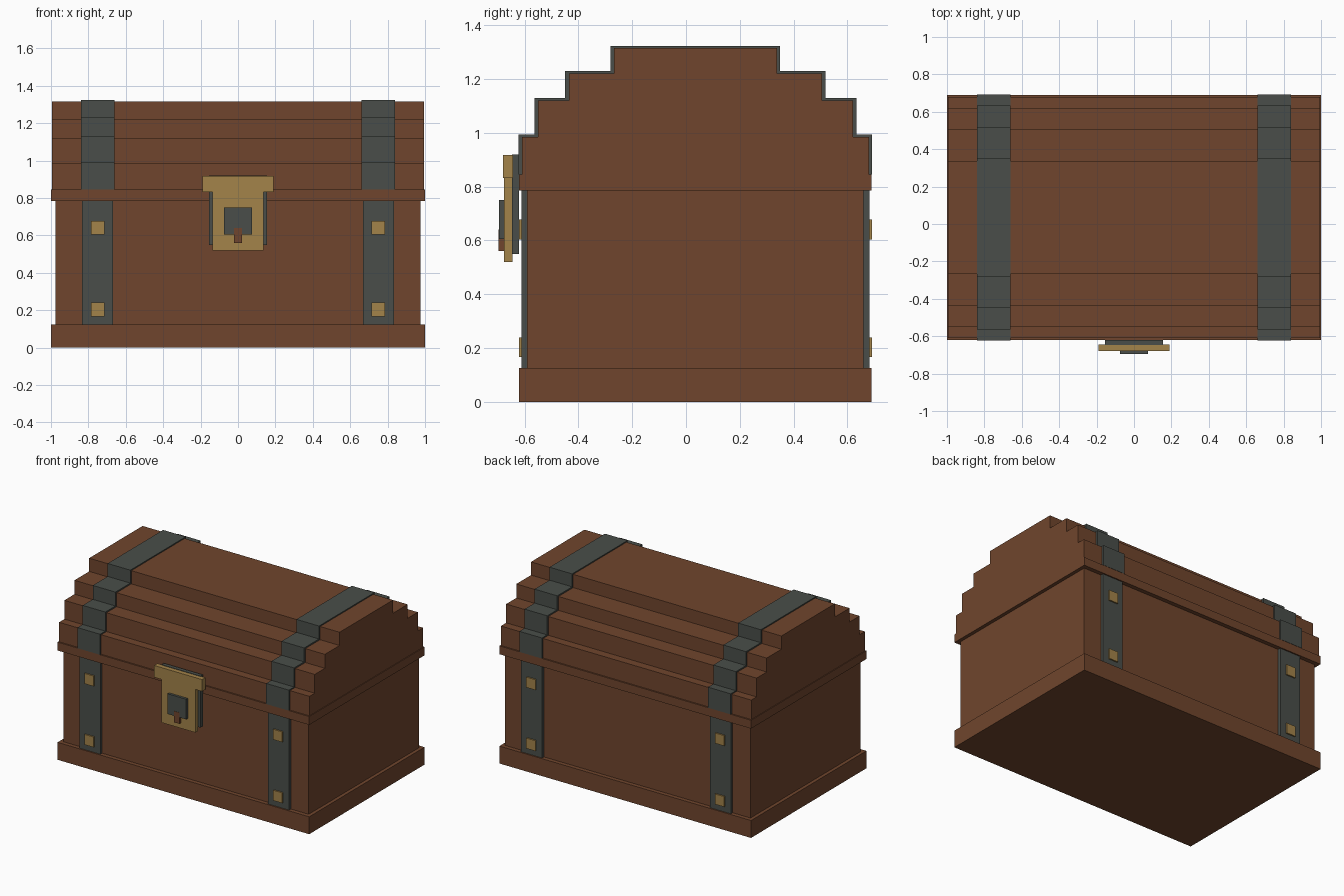
import bpy, bmesh

cube = bpy.data.objects.get("Cube")
if cube:
    bpy.data.objects.remove(cube, do_unlink=True)


def material(name, r, g, b):
    m = bpy.data.materials.new(name)
    m.use_nodes = True
    m.diffuse_color = (r, g, b, 1)
    m.node_tree.nodes["Principled BSDF"].inputs["Base Color"].default_value = (r, g, b, 1)
    return m


WOOD = material("brown wood", 0.162, 0.06, 0.026)
IRON = material("dark iron", 0.067, 0.076, 0.067)
BRASS = material("brass", 0.366, 0.227, 0.067)
MID = 0.035  # depth centre of the box


def prism(name, points, axis, start, end, mat):
    """Extrude a flat outline along x or y; points are the other two coordinates."""
    def place(p, t):
        return (t, p[0], p[1]) if axis == "x" else (p[0], t, p[1])
    bm = bmesh.new()
    face = bm.faces.new([bm.verts.new(place(p, start)) for p in points])
    moved = bmesh.ops.extrude_face_region(bm, geom=[face])["geom"]
    shift = (end - start, 0, 0) if axis == "x" else (0, end - start, 0)
    bmesh.ops.translate(bm, vec=shift, verts=[v for v in moved if isinstance(v, bmesh.types.BMVert)])
    bmesh.ops.recalc_face_normals(bm, faces=bm.faces)
    mesh = bpy.data.meshes.new(name)
    bm.to_mesh(mesh)
    bm.free()
    mesh.materials.append(mat)
    obj = bpy.data.objects.new(name, mesh)
    bpy.context.collection.objects.link(obj)
    return obj


def box(name, x0, x1, y0, y1, z0, z1, mat):
    return prism(name, [(x0, z0), (x1, z0), (x1, z1), (x0, z1)], "y", y0, y1, mat)


def stepped(steps, bottom):
    """Stair outline from front to back; steps are (half depth, top height)."""
    half, z = [], bottom
    for d, top in steps:
        half += [(d, z), (d, top)]
        z = top
    return [(MID - d, z) for d, z in half] + [(MID + d, z) for d, z in reversed(half)]


# Wooden box
box("base", -1, 1, MID - 0.655, MID + 0.655, 0, 0.125, WOOD)
box("body", -0.975, 0.975, MID - 0.625, MID + 0.625, 0.125, 0.785, WOOD)
box("rim", -1, 1, MID - 0.655, MID + 0.655, 0.785, 0.845, WOOD)

# Stepped lid and the iron bands that follow it
lid = stepped([(0.645, 0.985), (0.585, 1.12), (0.47, 1.22), (0.303, 1.315)], 0.845)
band = stepped([(0.657, 0.993), (0.598, 1.13), (0.484, 1.23), (0.315, 1.323)], 0.845)
prism("lid", lid, "x", -0.995, 0.995, WOOD)

for side, sx in (("left", 1), ("right", -1)):
    cx = 0.75 * sx
    prism(side + "_lid_band", band + lid[::-1], "x", cx - 0.09, cx + 0.09, IRON)
    # Body straps with brass studs, front and back
    for end, sy in (("front", -1), ("back", 1)):
        face, strap, stud = (MID + sy * d for d in (0.625, 0.646, 0.656))
        box(f"{side}_{end}_strap", cx - 0.083, cx + 0.083, min(face, strap), max(face, strap),
            0.125, 0.785, IRON)
        for level, z in (("lower", 0.203), ("upper", 0.641)):
            box(f"{side}_{end}_{level}_stud", cx - 0.036, cx + 0.036, min(strap, stud),
                max(strap, stud), z - 0.037, z + 0.037, BRASS)

# Lock
box("lock_back_plate", -0.155, 0.155, -0.647, -0.62, 0.55, 0.92, IRON)
box("lock_hasp_top", -0.19, 0.19, -0.68, -0.643, 0.832, 0.917, BRASS)
box("lock_hasp", -0.135, 0.135, -0.676, -0.645, 0.52, 0.832, BRASS)
box("lock_plate", -0.074, 0.074, -0.694, -0.676, 0.605, 0.75, IRON)
box("keyhole", -0.021, 0.021, -0.696, -0.676, 0.56, 0.64, WOOD)
